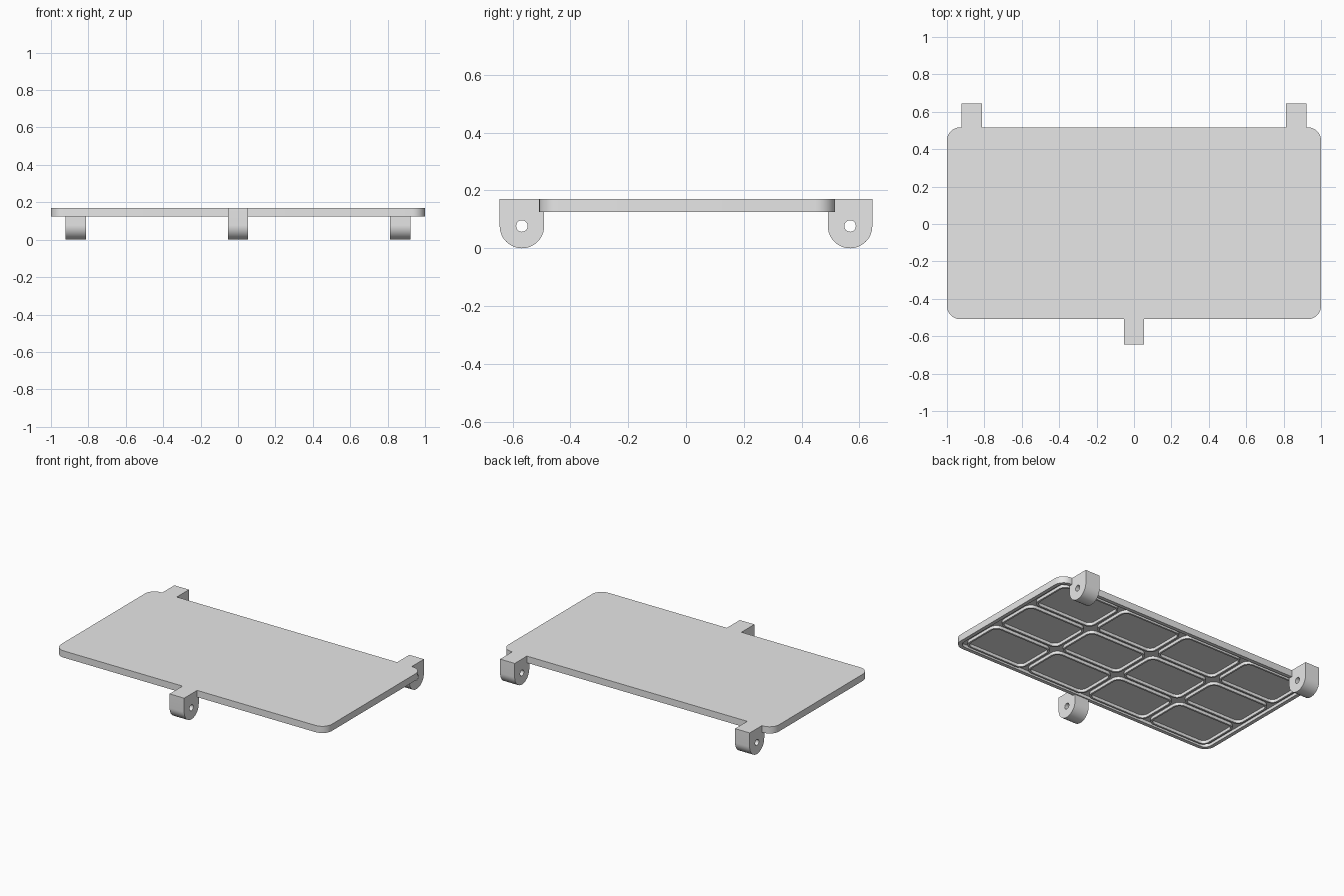
import bpy, bmesh
from math import sin, cos, pi
from mathutils import Matrix, Vector

cube = bpy.data.objects.get("Cube")
if cube:
    bpy.data.objects.remove(cube, do_unlink=True)

grey = bpy.data.materials.new("light_grey")
grey.use_nodes = True
grey.diffuse_color = (0.8, 0.8, 0.8, 1)
grey.node_tree.nodes["Principled BSDF"].inputs["Base Color"].default_value = (0.8, 0.8, 0.8, 1)


def arc(cx, cy, r, start, end, steps):
    angles = [start + (end - start) * i / steps for i in range(steps + 1)]
    return [(cx + r * cos(a), cy + r * sin(a)) for a in angles]


def rounded_rect(cx, cy, w, h, r):
    points = []
    for i, (sx, sy) in enumerate([(1, 1), (-1, 1), (-1, -1), (1, -1)]):
        points += arc(cx + sx * (w / 2 - r), cy + sy * (h / 2 - r), r,
                      i * pi / 2, (i + 1) * pi / 2, 8)
    return points


def finish(obj):
    obj.data.materials.clear()
    obj.data.materials.append(grey)
    bpy.ops.object.select_all(action='DESELECT')
    obj.select_set(True)
    bpy.context.view_layer.objects.active = obj
    bpy.ops.object.shade_smooth_by_angle(angle=pi / 6)


def extrude_outlines(name, outlines, depth, matrix):
    """Filled outlines (inner ones become holes), extruded about their plane."""
    curve = bpy.data.curves.new(name, 'CURVE')
    curve.dimensions = '2D'
    curve.fill_mode = 'BOTH'
    curve.extrude = depth / 2
    for points in outlines:
        spline = curve.splines.new('POLY')
        spline.points.add(len(points) - 1)
        for p, (x, y) in zip(spline.points, points):
            p.co = (x, y, 0, 1)
        spline.use_cyclic_u = True
    obj = bpy.data.objects.new(name, curve)
    bpy.context.collection.objects.link(obj)
    bpy.ops.object.select_all(action='DESELECT')
    obj.select_set(True)
    bpy.context.view_layer.objects.active = obj
    bpy.ops.object.convert(target='MESH')
    obj = bpy.context.view_layer.objects.active
    bm = bmesh.new()
    bm.from_mesh(obj.data)
    bmesh.ops.remove_doubles(bm, verts=bm.verts, dist=0.0001)
    bmesh.ops.transform(bm, matrix=matrix, verts=bm.verts)
    bmesh.ops.recalc_face_normals(bm, faces=bm.faces)
    bm.to_mesh(obj.data)
    bm.free()
    finish(obj)


BOTTOM, TOP, RECESS = 0.125, 0.17, 0.02
MID_Y = 0.004

# Tray plate: rounded slab with a shallow recess underneath
bm = bmesh.new()
base = bm.faces.new([bm.verts.new((x, y, BOTTOM))
                     for x, y in rounded_rect(0, MID_Y, 2, 1.025, 0.07)])
top = bmesh.ops.extrude_face_region(bm, geom=[base], use_keep_orig=True)
bmesh.ops.translate(bm, vec=(0, 0, TOP - BOTTOM),
                    verts=[v for v in top["geom"] if isinstance(v, bmesh.types.BMVert)])
bmesh.ops.recalc_face_normals(bm, faces=bm.faces)
under = min(bm.faces, key=lambda f: f.calc_center_median().z)
bmesh.ops.inset_region(bm, faces=[under], thickness=0.025)
walls = bmesh.ops.extrude_discrete_faces(bm, faces=[under])
bmesh.ops.translate(bm, vec=(0, 0, RECESS), verts=walls["faces"][0].verts)
bmesh.ops.recalc_face_normals(bm, faces=bm.faces)
mesh = bpy.data.meshes.new("tray_plate")
bm.to_mesh(mesh)
bm.free()
plate = bpy.data.objects.new("tray_plate", mesh)
bpy.context.collection.objects.link(plate)
finish(plate)

# Thin rounded ribs framing each cell of the underside
for col in range(4):
    for row in range(3):
        cx, cy = (col - 1.5) * 0.482, MID_Y + (row - 1) * 0.324
        extrude_outlines(f"cell_rib_{col}_{row}",
                         [rounded_rect(cx, cy, 0.452, 0.294, 0.05),
                          rounded_rect(cx, cy, 0.428, 0.27, 0.038)],
                         RECESS, Matrix.Translation((0, 0, BOTTOM + RECESS / 2)))

# Hinge lugs with pin holes: one at the front, two at the back
R = 0.077
to_side = Matrix(((0, 0, 1, 0), (1, 0, 0, 0), (0, 1, 0, 0), (0, 0, 0, 1)))
for name, x, y in [("front_lug", 0, -0.568),
                   ("back_left_lug", 0.868, 0.568), ("back_right_lug", -0.868, 0.568)]:
    body = [(R, TOP), (-R, TOP)] + arc(0, R, R, pi, 2 * pi, 24)
    hole = arc(0, R, 0.02, 0, 2 * pi, 20)[:-1]
    extrude_outlines(name, [body, hole], 0.108,
                     Matrix.Translation(Vector((x, y, 0))) @ to_side)
